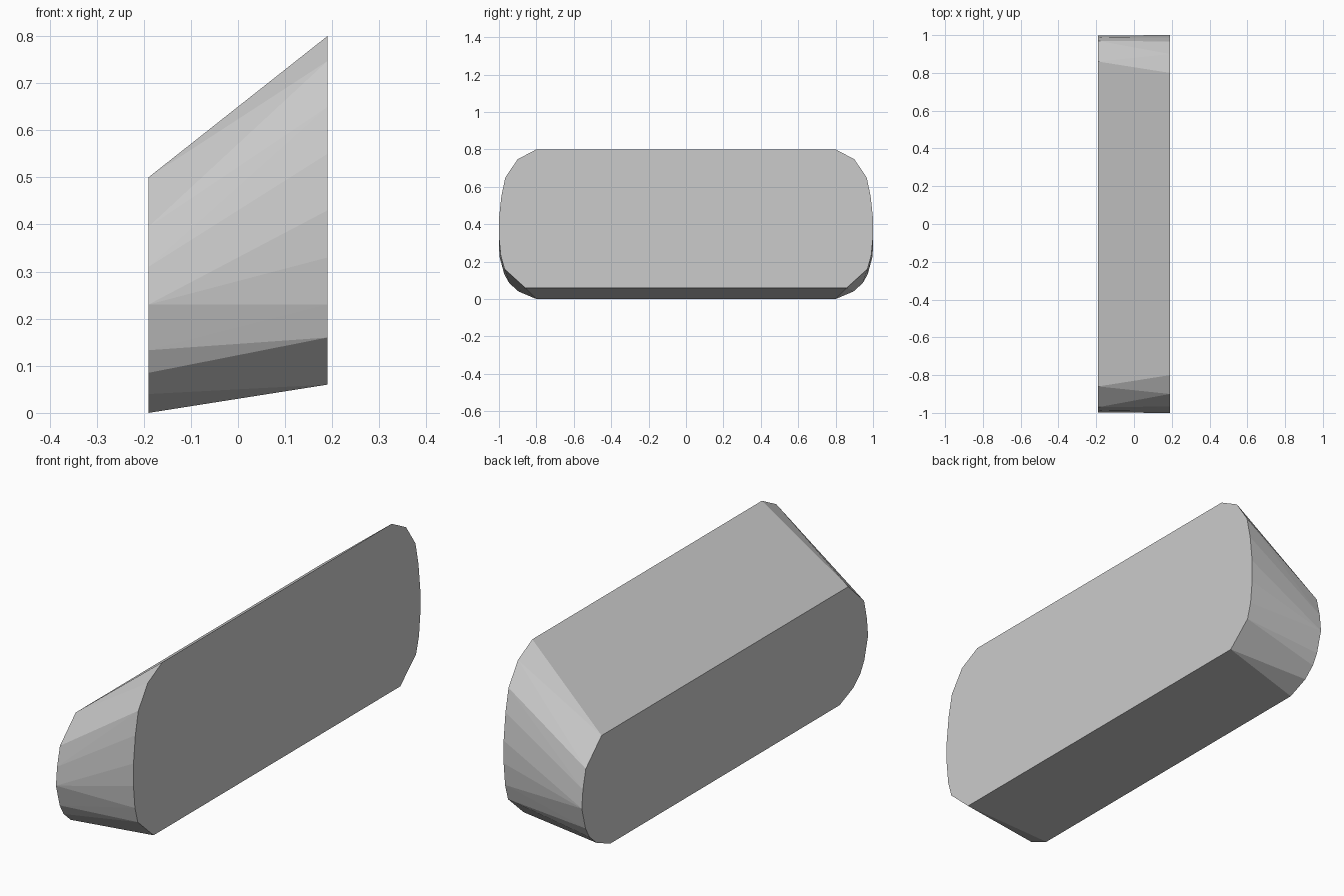
import bpy, bmesh, math

if "Cube" in bpy.data.objects:
    bpy.data.objects.remove(bpy.data.objects["Cube"])

# Half cross-sections (y, z) of the two flat ends, bottom to top
small_end = [(0.80, 0.0), (0.895, 0.04), (0.945, 0.085), (0.972, 0.133), (0.998, 0.23),
             (0.99, 0.31), (0.97, 0.395), (0.86, 0.50)]
large_end = [(0.86, 0.06), (0.97, 0.16), (0.99, 0.23), (1.0, 0.33), (1.0, 0.43),
             (0.987, 0.55), (0.966, 0.65), (0.90, 0.747), (0.80, 0.80)]

# Tapered block: both ends mirrored in y and joined by a convex skin
bm = bmesh.new()
for x, profile in ((-0.19, small_end), (0.19, large_end)):
    for y, z in profile:
        for side in (-1, 1):
            bm.verts.new((x, side * y, z))
bmesh.ops.convex_hull(bm, input=bm.verts[:])
bmesh.ops.dissolve_limit(bm, angle_limit=math.radians(0.5),
                         verts=bm.verts[:], edges=bm.edges[:])
bmesh.ops.recalc_face_normals(bm, faces=bm.faces[:])

mesh = bpy.data.meshes.new("tapered_block")
bm.to_mesh(mesh)
bm.free()
block = bpy.data.objects.new("tapered_block", mesh)
bpy.context.collection.objects.link(block)
